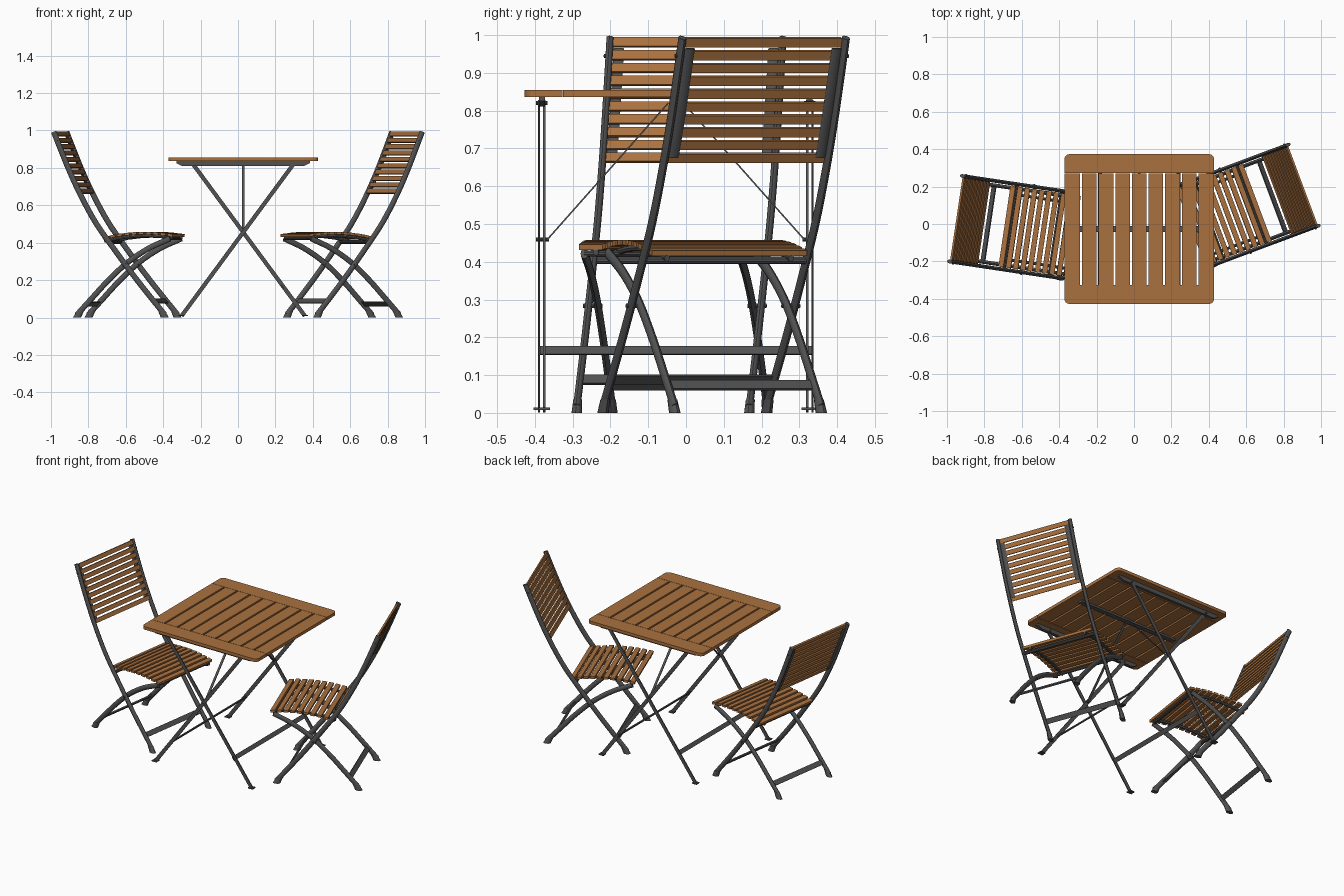
import bpy, bmesh, math
from mathutils import Vector, Matrix

cube = bpy.data.objects.get("Cube")
if cube:
    bpy.data.objects.remove(cube, do_unlink=True)


def material(name, colour):
    m = bpy.data.materials.new(name)
    m.use_nodes = True
    m.diffuse_color = (*colour, 1)
    m.node_tree.nodes["Principled BSDF"].inputs["Base Color"].default_value = (*colour, 1)
    return m


WOOD = material("oiled_wood", (0.40, 0.165, 0.05))
METAL = material("dark_metal", (0.085, 0.085, 0.086))
HERE = Matrix.Identity(4)


def finish(name, bm, mat, place):
    bmesh.ops.recalc_face_normals(bm, faces=bm.faces)
    bm.transform(place)
    mesh = bpy.data.meshes.new(name)
    bm.to_mesh(mesh)
    bm.free()
    mesh.materials.append(mat)
    mesh.shade_smooth()
    mesh.set_sharp_from_angle(angle=math.radians(35))
    ob = bpy.data.objects.new(name, mesh)
    bpy.context.collection.objects.link(ob)
    return ob


def beam(name, mat, p, q, wide, width, thick, place=HERE):
    """Rectangular bar from p to q; 'wide' is the direction of its width."""
    p, q = Vector(p), Vector(q)
    d = (q - p).normalized()
    w = Vector(wide)
    w = (w - d * w.dot(d)).normalized()
    n = d.cross(w)
    basis = Matrix((d, w, n)).transposed().to_4x4()
    bm = bmesh.new()
    bmesh.ops.create_cube(bm, size=1)
    bm.transform(Matrix.Translation((p + q) / 2) @ basis
                 @ Matrix.Diagonal(((q - p).length, width, thick, 1)))
    return finish(name, bm, mat, place)


def prism(name, mat, outline, to3d, a, b, place=HERE):
    """Extrude a 2D outline between depths a and b."""
    bm = bmesh.new()
    lo, hi = ([bm.verts.new(to3d(u, v, d)) for u, v in outline] for d in (a, b))
    bm.faces.new(lo)
    bm.faces.new(hi)
    n = len(outline)
    for i in range(n):
        bm.faces.new((lo[i], lo[(i + 1) % n], hi[(i + 1) % n], hi[i]))
    return finish(name, bm, mat, place)


def smooth_path(pts, steps=4):
    """Catmull-Rom points through a short list of (x, z) pairs."""
    v = [Vector(p) for p in pts]
    v = [2 * v[0] - v[1]] + v + [2 * v[-1] - v[-2]]
    out = []
    for a, b, c, d in zip(v, v[1:], v[2:], v[3:]):
        for k in range(steps):
            t = k / steps
            out.append(0.5 * (2 * b + (c - a) * t + (2 * a - 5 * b + 4 * c - d) * t * t
                              + (3 * b - a - 3 * c + d) * t ** 3))
    return out + [v[-2]]


def tube(name, mat, path, y, deep, wide, place, sides=12):
    """Oval tube along an x-z path at a fixed y."""
    bm = bmesh.new()
    rings = []
    for i, p in enumerate(path):
        t = (path[min(i + 1, len(path) - 1)] - path[max(i - 1, 0)]).normalized()
        ring = []
        for k in range(sides):
            a = math.tau * k / sides
            r = math.cos(a) * deep
            ring.append(bm.verts.new((p.x - t.y * r, y + math.sin(a) * wide, p.y + t.x * r)))
        rings.append(ring)
    for r0, r1 in zip(rings, rings[1:]):
        for k in range(sides):
            j = (k + 1) % sides
            bm.faces.new((r0[k], r0[j], r1[j], r1[k]))
    bm.faces.new(rings[0])
    bm.faces.new(rings[-1])
    return finish(name, bm, mat, place)


def rod(name, mat, p, q, radius, place=HERE):
    d = Vector(q) - Vector(p)
    bm = bmesh.new()
    bmesh.ops.create_cone(bm, cap_ends=True, segments=10, radius1=radius, radius2=radius,
                          depth=d.length)
    bm.transform(Matrix.Translation((Vector(p) + Vector(q)) / 2)
                 @ d.to_track_quat('Z', 'Y').to_matrix().to_4x4())
    return finish(name, bm, mat, place)


def flat(u, v, d):
    return (u, v, d)


def upright(u, v, d):
    return (u, d, v)


# ---------- table, local centre at its middle ----------
T = Matrix.Translation((0.028, -0.027, 0))
HALF, PLANK, BOTTOM, TOP = 0.4, 0.1, 0.836, 0.855

for side, word in ((-1, "front"), (1, "back")):
    # end plank with two rounded outer corners
    r = 0.026
    outline = [(-HALF, side * (HALF - PLANK)), (HALF, side * (HALF - PLANK))]
    for cx, start in ((HALF - r, 0), (r - HALF, 90)):
        for k in range(5):
            a = math.radians(start + 22.5 * k)
            outline.append((cx + r * math.cos(a), side * (HALF - r + r * math.sin(a))))
    prism(f"table_end_plank_{word}", WOOD, outline, flat, BOTTOM, TOP, T)
    # tapered rail under the top
    y = side * 0.354
    prism(f"table_rail_{word}", METAL, [(-0.358, BOTTOM), (0.358, BOTTOM), (0.358, 0.826),
          (0.328, 0.811), (-0.328, 0.811), (-0.358, 0.826)], upright, y - 0.008, y + 0.008, T)
    # crossed flat legs, one pair slightly inside the other
    for lean in (-1, 1):
        yl = side * (0.362 if lean > 0 else 0.348)
        foot, head = (-0.33 * lean, yl, 0.008), (0.27 * lean, yl, 0.822)
        beam(f"table_leg_{word}_{lean}", METAL, foot, head, (1, 0, 0), 0.022, 0.006, T)
        beam(f"table_foot_{word}_{lean}", METAL, (foot[0] - 0.016, yl, 0.011),
             (foot[0] + 0.016, yl, 0.011), (0, 1, 0), 0.03, 0.006, T)
        rod(f"table_top_bolt_{word}_{lean}", METAL, (head[0], side * 0.34, 0.82),
            (head[0], side * 0.37, 0.82), 0.005, T)
    rod(f"table_pivot_{word}", METAL, (0, side * 0.335, 0.459), (0, side * 0.37, 0.459), 0.005, T)
    # diagonal brace up to the centre batten
    beam(f"table_brace_{word}", METAL, (0, side * 0.34, 0.459), (0, side * 0.02, 0.82),
         (1, 0, 0), 0.014, 0.004, T)

COUNT = 9
pitch = 2 * HALF / COUNT
w = (pitch - 0.011) / 2
for i in range(COUNT):
    x = -HALF + pitch * (i + 0.5)
    # outermost slats run flush with the table edge
    left = -HALF if i == 0 else x - w
    right = HALF if i == COUNT - 1 else x + w
    prism(f"table_slat_{i + 1}", WOOD, [(left, -0.298), (right, -0.298), (right, 0.298),
          (left, 0.298)], flat, BOTTOM, TOP, T)
beam("table_centre_batten", METAL, (-0.34, 0, 0.829), (0.34, 0, 0.829), (0, 1, 0), 0.03, 0.012, T)
for lean in (-1, 1):
    x = -0.33 * lean + 0.6 * lean * 0.165 / 0.82
    beam(f"table_stretcher_{lean}", METAL, (x, -0.36, 0.165), (x, 0.36, 0.165),
         (0.6 * lean, 0, 0.82), 0.026, 0.006, T)


# ---------- folding chair, local +x is its front ----------
RAIL = smooth_path([(0, 0.993), (0.045, 0.88), (0.093, 0.765), (0.15, 0.645), (0.225, 0.51),
                    (0.31, 0.388), (0.445, 0.207), (0.6, 0.015)])
LEG = smooth_path([(0.122, 0.015), (0.2, 0.1), (0.29, 0.197), (0.395, 0.294), (0.51, 0.37),
                   (0.625, 0.422)])
RAIL_Y, LEG_Y = 0.231, 0.207


def on_path(path, z):
    """Point and direction of a path at height z."""
    for a, b in zip(path, path[1:]):
        if min(a.y, b.y) <= z <= max(a.y, b.y):
            p = a.lerp(b, (z - a.y) / (b.y - a.y))
            d = (b - a).normalized()
            return p, (d.x, 0, d.y)


def seat_z(u):
    return 0.451 - 0.55 * (u - 0.49) ** 2


def foot_cap(name, path, y, place):
    """Sleeve around the tube end, cut level with the floor."""
    end = path[-1] if path[-1].y < path[0].y else path[0]
    top, _ = on_path(path, 0.036)
    bm = bmesh.new()
    bmesh.ops.create_cone(bm, cap_ends=True, segments=12, radius1=1, radius2=0.85, depth=1)
    for v in bm.verts:
        c = end if v.co.z < 0 else top
        v.co = (c.x + v.co.x * 0.022, y + v.co.y * 0.014, 0 if v.co.z < 0 else c.y)
    finish(name, bm, METAL, place)


def chair(tag, x, y, angle):
    M = Matrix.Translation((x, y, 0)) @ Matrix.Rotation(math.radians(angle), 4, 'Z')
    for s, word in ((-1, "a"), (1, "b")):
        tube(f"{tag}_back_rail_{word}", METAL, RAIL, s * RAIL_Y, 0.015, 0.010, M)
        tube(f"{tag}_curved_leg_{word}", METAL, LEG, s * LEG_Y, 0.015, 0.010, M)
        foot_cap(f"{tag}_front_foot_{word}", RAIL, s * RAIL_Y, M)
        foot_cap(f"{tag}_rear_foot_{word}", LEG, s * LEG_Y, M)
        # bolts
        for part, z, r in (("pivot", 0.283, 0.006), ("back_bolt", 0.945, 0.005)):
            p, _ = on_path(RAIL, z)
            rod(f"{tag}_{part}_{word}", METAL, (p.x, s * 0.195, p.y), (p.x, s * 0.245, p.y), r, M)
        # strip that carries the back slats
        strip = [p - Vector((0.004, 0)) for p in RAIL if 0.66 < p.y < 0.98]
        tube(f"{tag}_back_strip_{word}", METAL, strip, s * 0.207, 0.004, 0.014, M, 8)
        # seat side frame
        frame = [Vector((u, seat_z(u) - 0.014)) for u in (0.265, 0.34, 0.42, 0.5, 0.57, 0.635)]
        tube(f"{tag}_seat_frame_{word}", METAL, frame, s * 0.175, 0.009, 0.008, M, 8)
    # back slats
    for i in range(10):
        p, d = on_path(RAIL, 0.981 - i * 0.034)
        u = p.x + 0.006
        beam(f"{tag}_back_slat_{i + 1}", WOOD, (u, -0.221, p.y), (u, 0.221, p.y), d, 0.025, 0.011, M)
    # seat slats following the arch
    for i in range(10):
        u = 0.276 + i * 0.039
        z = seat_z(u)
        beam(f"{tag}_seat_slat_{i + 1}", WOOD, (u, -0.219, z), (u, 0.219, z),
             (1, 0, -1.1 * (u - 0.49)), 0.027, 0.014, M)
    # cross members
    for part, path, z, half in (("front", RAIL, 0.088, RAIL_Y), ("rear", LEG, 0.073, LEG_Y)):
        p, d = on_path(path, z)
        beam(f"{tag}_{part}_stretcher", METAL, (p.x, -half, p.y), (p.x, half, p.y),
             d, 0.03, 0.008, M)
    rod(f"{tag}_seat_rear_bar", METAL, (0.293, -RAIL_Y, 0.404), (0.293, RAIL_Y, 0.404), 0.010, M)
    rod(f"{tag}_seat_front_bar", METAL, (0.62, -LEG_Y, 0.422), (0.62, LEG_Y, 0.422), 0.008, M)


chair("right_chair", -0.951, 0.028, -8.5)
chair("left_chair", 0.904, 0.207, 200.5)
